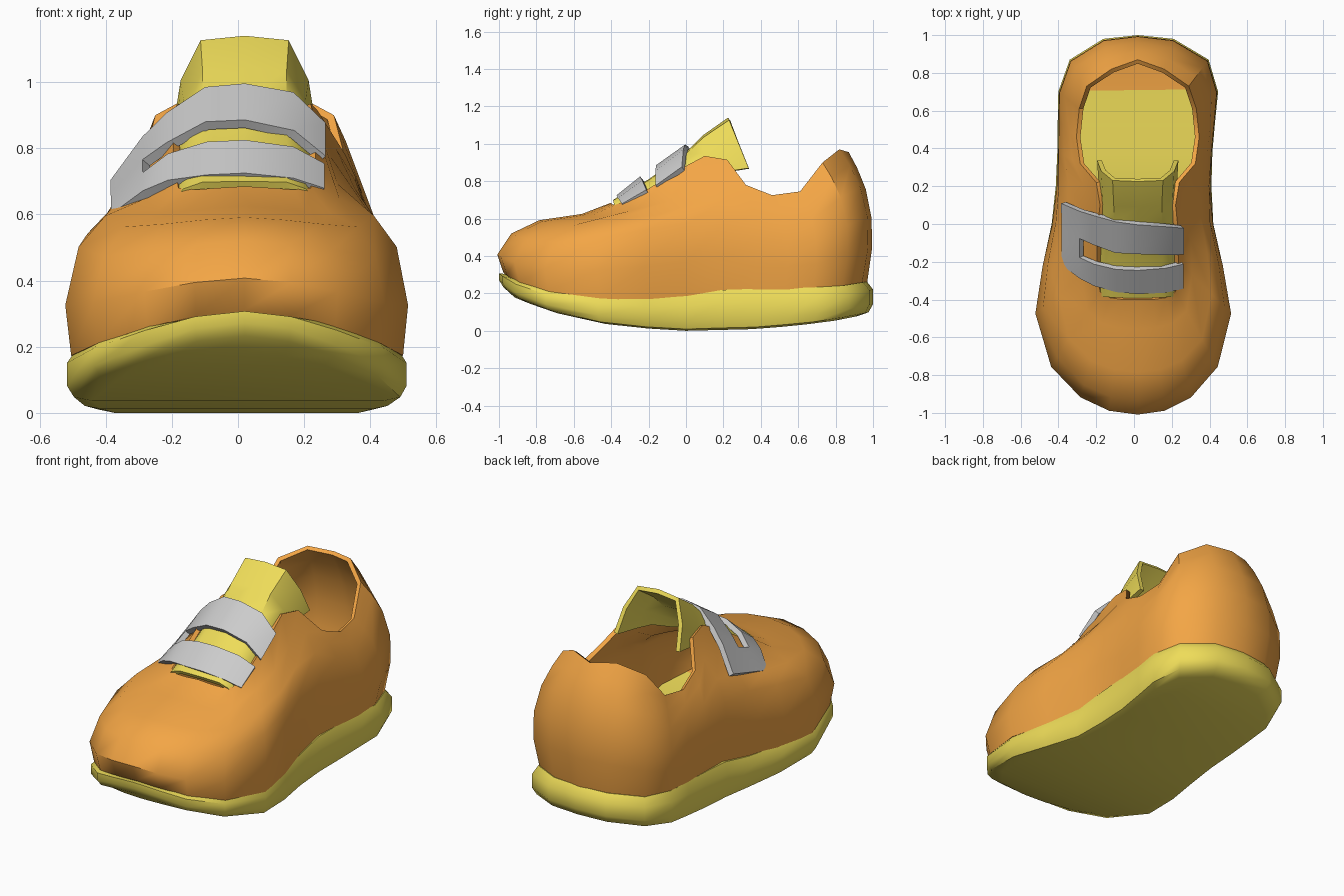
import bpy, bmesh, math

if "Cube" in bpy.data.objects:
    bpy.data.objects.remove(bpy.data.objects["Cube"])

SEAM = 0.02   # the centre seam sits slightly to one side


def interp(table, t):
    for (a, va), (b, vb) in zip(table, table[1:]):
        if t <= b:
            k = max(0, (t - a) / (b - a))
            return va + (vb - va) * k
    return table[-1][1]


def material(name, rgb):
    m = bpy.data.materials.new(name)
    m.diffuse_color = (*rgb, 1)
    m.use_nodes = True
    m.node_tree.nodes["Principled BSDF"].inputs["Base Color"].default_value = m.diffuse_color
    return m


def make(name, verts, faces, mat=None, face_up=False, thickness=0, offset=-1):
    bm = bmesh.new()
    vs = [bm.verts.new(v) for v in verts]
    for f in faces:
        bm.faces.new([vs[i] for i in f])
    bmesh.ops.remove_doubles(bm, verts=bm.verts, dist=1e-4)
    bmesh.ops.recalc_face_normals(bm, faces=bm.faces)
    if face_up and sum(f.normal.z for f in bm.faces) < 0:
        bmesh.ops.reverse_faces(bm, faces=bm.faces)
    me = bpy.data.meshes.new(name)
    bm.to_mesh(me)
    bm.free()
    ob = bpy.data.objects.new(name, me)
    bpy.context.collection.objects.link(ob)
    if mat:
        me.materials.append(mat)
    bpy.ops.object.select_all(action='DESELECT')
    bpy.context.view_layer.objects.active = ob
    ob.select_set(True)
    if thickness:
        s = ob.modifiers.new("thickness", 'SOLIDIFY')
        s.thickness, s.offset = thickness, offset
        bpy.ops.object.modifier_apply(modifier=s.name)
    bpy.ops.object.shade_smooth_by_angle(angle=math.radians(45))
    return ob


def loft(rings):
    """Quads between closed rings of equal length."""
    n = len(rings[0])
    verts = [v for r in rings for v in r]
    faces = [(k * n + i, k * n + (i + 1) % n, (k + 1) * n + (i + 1) % n, (k + 1) * n + i)
             for k in range(len(rings) - 1) for i in range(n)]
    return verts, faces


def cap(start, n):
    """Fill a left/right symmetric ring with strips across it."""
    h = n // 2
    faces = [(start, start + 1, start + n - 1)]
    faces += [(start + i, start + i + 1, start + n - i - 1, start + n - i) for i in range(1, h - 1)]
    return faces + [(start + h - 1, start + h, start + h + 1)]


orange = material("orange_upper", (0.9, 0.38, 0.06))
yellow = material("yellow_rubber", (0.86, 0.72, 0.1))
grey = material("grey_strap", (0.6, 0.6, 0.6))

# footprint from toe to heel, one side, and the matching points on the collar edge
OUTLINE = [(0, -1), (.14, -.98), (.28, -.91), (.42, -.75), (.49, -.47), (.45, -.22), (.40, 0),
           (.39, .2), (.395, .38), (.41, .55), (.425, .7), (.375, .87), (.19, .98), (0, 1)]
COLLAR = [(0, -.40, .685), (.08, -.40, .68), (.15, -.39, .675), (.20, -.36, .68), (.215, -.2, .76),
          (.215, -.04, .86), (.2, .1, .935), (.22, .22, .915), (.305, .32, .78), (.325, .46, .725),
          (.31, .61, .745), (.27, .73, .9), (.14, .82, .97), (0, .87, .955)]
N = len(OUTLINE)
LEFT = [(-1, 1.07), (-.4, 1.1), (0, 1.14), (.3, 1.1), (.6, 1.02), (.8, .96), (1, .96)]
SOLE_TOP = [(-1, .33), (-.95, .29), (-.75, .23), (-.5, .195), (-.25, .18), (0, .185),
            (.2, .22), (.8, .235), (.95, .26), (1, .27)]
SOLE_LOW = [(-1, .25), (-.92, .18), (-.75, .11), (-.5, .045), (-.25, .015), (0, 0),
            (.4, .01), (.75, .045), (1, .095)]
WALK = [(i, 1) for i in range(N)] + [(i, -1) for i in range(N - 2, 0, -1)]


def foot(i, side):
    x, y = OUTLINE[i]
    return (x if side > 0 else -x * interp(LEFT, y)), y


# sole: rounded slab that curls up at the toe
rings = []
for s, k in [(.86, 0), (.96, .05), (1, .27), (1, .72), (.945, 1)]:
    ring = []
    for i, side in WALK:
        x, y = foot(i, side)
        x, y = x * s, y * (1 - (1 - s) * .6)
        lo, hi = interp(SOLE_LOW, y), interp(SOLE_TOP, y)
        ring.append((SEAM + x, y, lo + (hi - lo) * k))
    rings.append(ring)
n = len(WALK)
verts, faces = loft(rings)
make("sole", verts, faces + cap(0, n) + cap(4 * n, n), yellow)

# upper: lofted from the footprint to the collar edge, toe and heel profiles blended
TOE = [(.04, 0), (-.015, .26), (.11, .56), (.36, .75), (.74, .84), (1, 1)]
HEEL = [(.25, 0), (.04, .27), (.06, .5), (.30, .72), (.65, .88), (1, 1)]
rings = []
for k in range(6):
    ring = []
    for i, side in WALK:
        w = min(1, max(0, (i - 4) / 4))
        f = TOE[k][0] * (1 - w) + HEEL[k][0] * w
        g = TOE[k][1] * (1 - w) + HEEL[k][1] * w
        if k in (3, 4):
            g -= {4: .03, 5: .09, 6: .07, 7: .03}.get(i, 0)
        x, y = foot(i, side)
        cx, cy, cz = COLLAR[i]
        base = interp(SOLE_TOP, y) - .02
        ring.append((SEAM + x + (side * cx - x) * f, y + (cy - y) * f, base + (cz - base) * g))
    rings.append(ring)
verts, faces = loft(rings)
make("upper", verts, faces + cap(0, n), orange, thickness=.025)


def grid_faces(rows, cols, keep=lambda r, c: True):
    return [(r * cols + c, r * cols + c + 1, (r + 1) * cols + c + 1, (r + 1) * cols + c)
            for r in range(rows - 1) for c in range(cols - 1) if keep(r, c)]


# tongue: arched strip rising out of the throat; (y, z, half width, side drop, side sweep)
TONGUE = [(-.39, .70, .205, .045, .01), (-.2, .81, .205, .09, .01), (0, .955, .205, .14, .03),
          (.09, 1.045, .205, .2, .08), (.225, 1.14, .215, .27, .11)]
ARCH = [(-1, 1), (-.9, .5), (-.62, .05), (0, 0), (.62, .05), (.9, .5), (1, 1)]
verts = [(SEAM + w * a, y + sweep * d, z - drop * d)
         for y, z, w, drop, sweep in TONGUE for a, d in ARCH]
make("tongue", verts, grid_faces(5, 7), yellow, face_up=True, thickness=.025)

# strap: two bands over the tongue joined at one end, leaving a window between them
XS = [.25, .16, .02, -.09, -.2, -.27, -.365]
BANDS = [
    [(-.01, .86), (0, .95), (.01, .975), (.025, .965), (.055, .89), (.075, .82), (.115, .69)],
    [(-.15, .76), (-.15, .835), (-.145, .865), (-.14, .86), (-.1, .80), (-.07, .75), (-.01, .65)],
    [(-.2, .735), (-.22, .785), (-.23, .805), (-.225, .80), (-.2, .765), (-.17, .71), (-.12, .615)],
    [(-.33, .66), (-.35, .69), (-.355, .705), (-.345, .70), (-.315, .685), (-.28, .655), (-.21, .585)]]
verts = [(x, y, z) for band in BANDS for x, (y, z) in zip(XS, band)]
make("strap", verts, grid_faces(4, 7, lambda r, c: r != 1 or c == 5), grey,
     face_up=True, thickness=.03, offset=.7)
